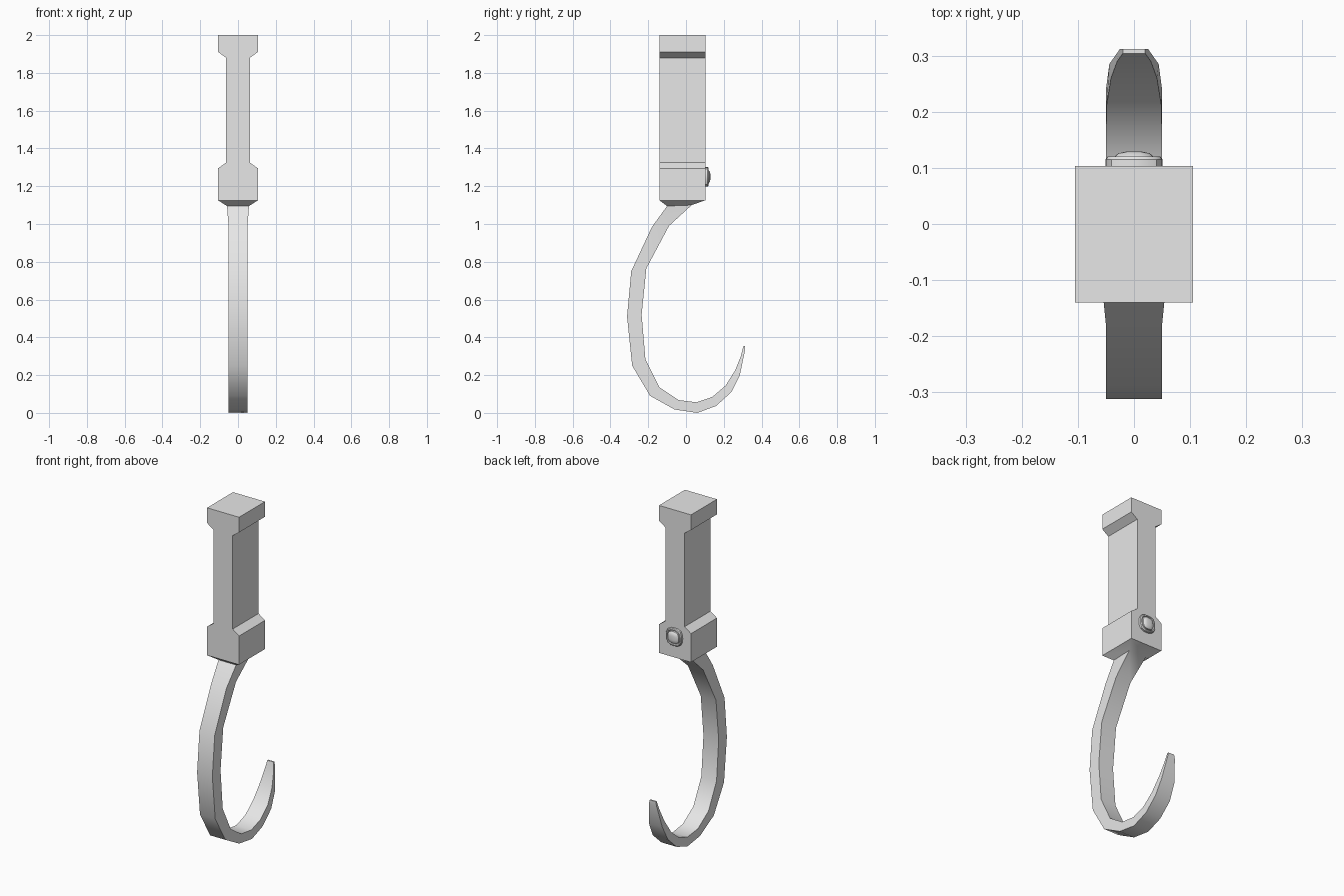
import bpy, bmesh, math

cube = bpy.data.objects.get("Cube")
if cube:
    bpy.data.objects.remove(cube, do_unlink=True)

grey = bpy.data.materials.new("plain_grey")
grey.use_nodes = True
colour = (0.8, 0.8, 0.8, 1)
grey.diffuse_color = colour
grey.node_tree.nodes["Principled BSDF"].inputs["Base Color"].default_value = colour


def loft(name, rings, angle):
    """Skin a list of equal-length point rings and cap both ends."""
    bm = bmesh.new()
    loops = [[bm.verts.new(p) for p in ring] for ring in rings]
    for a, b in zip(loops, loops[1:]):
        for i in range(len(a)):
            j = (i + 1) % len(a)
            bm.faces.new((a[i], a[j], b[j], b[i]))
    bm.faces.new(loops[0])
    bm.faces.new(loops[-1])
    bmesh.ops.recalc_face_normals(bm, faces=bm.faces[:])
    mesh = bpy.data.meshes.new(name)
    bm.to_mesh(mesh)
    bm.free()
    mesh.materials.append(grey)
    obj = bpy.data.objects.new(name, mesh)
    bpy.context.collection.objects.link(obj)
    bpy.ops.object.select_all(action='DESELECT')
    obj.select_set(True)
    bpy.context.view_layer.objects.active = obj
    bpy.ops.object.shade_smooth_by_angle(angle=math.radians(angle))
    return obj


# Handle: mirrored side profile (half width, height), run front to back
half = [(0.105, 2), (0.105, 1.91), (0.063, 1.88),
        (0.063, 1.325), (0.105, 1.295), (0.105, 1.125)]
outline = half + [(-x, z) for x, z in reversed(half)]
loft("handle", [[(x, y, z) for x, z in outline] for y in (-0.14, 0.103)], 50)

# Hook: sections as (outer y, outer z, inner y, inner z, outer half width, inner half width)
sections = [
    (-0.14, 1.125, 0.10, 1.125, 0.105, 0.105),
    (-0.10, 1.095, 0.03, 1.10, 0.058, 0.058),
    (-0.18, 0.985, -0.09, 0.99, 0.05, 0.05),
    (-0.29, 0.75, -0.21, 0.765, 0.05, 0.05),
    (-0.312, 0.51, -0.235, 0.52, 0.05, 0.05),
    (-0.285, 0.25, -0.215, 0.285, 0.05, 0.05),
    (-0.19, 0.09, -0.14, 0.135, 0.05, 0.05),
    (-0.06, 0.018, -0.04, 0.068, 0.05, 0.05),
    (0.06, 0.0, 0.055, 0.056, 0.05, 0.05),
    (0.16, 0.037, 0.14, 0.085, 0.05, 0.05),
    (0.24, 0.11, 0.21, 0.145, 0.05, 0.049),
    (0.285, 0.20, 0.26, 0.225, 0.044, 0.041),
    (0.312, 0.33, 0.29, 0.30, 0.025, 0.03),
    (0.312, 0.355, 0.304, 0.355, 0.02, 0.02),
]
loft("hook", [[(-wo, yo, zo), (wo, yo, zo), (wi, yi, zi), (-wi, yi, zi)]
              for yo, zo, yi, zi, wo, wi in sections], 40)


# Rivet on the back: rounded-square rim, groove and raised cap
def rounded_ring(radius, y, count=16):
    points = []
    for i in range(count):
        t = math.tau * i / count
        c, s = math.cos(t), math.sin(t)
        r = radius / (abs(c) ** 3 + abs(s) ** 3) ** (1 / 3)
        points.append((r * c, y, 1.25 + r * s))
    return points


rivet = [(0.051, 0.10), (0.051, 0.115), (0.047, 0.12), (0.041, 0.12),
         (0.037, 0.112), (0.035, 0.12), (0.028, 0.126), (0.014, 0.129)]
loft("rivet", [rounded_ring(r, y) for r, y in rivet], 35)
